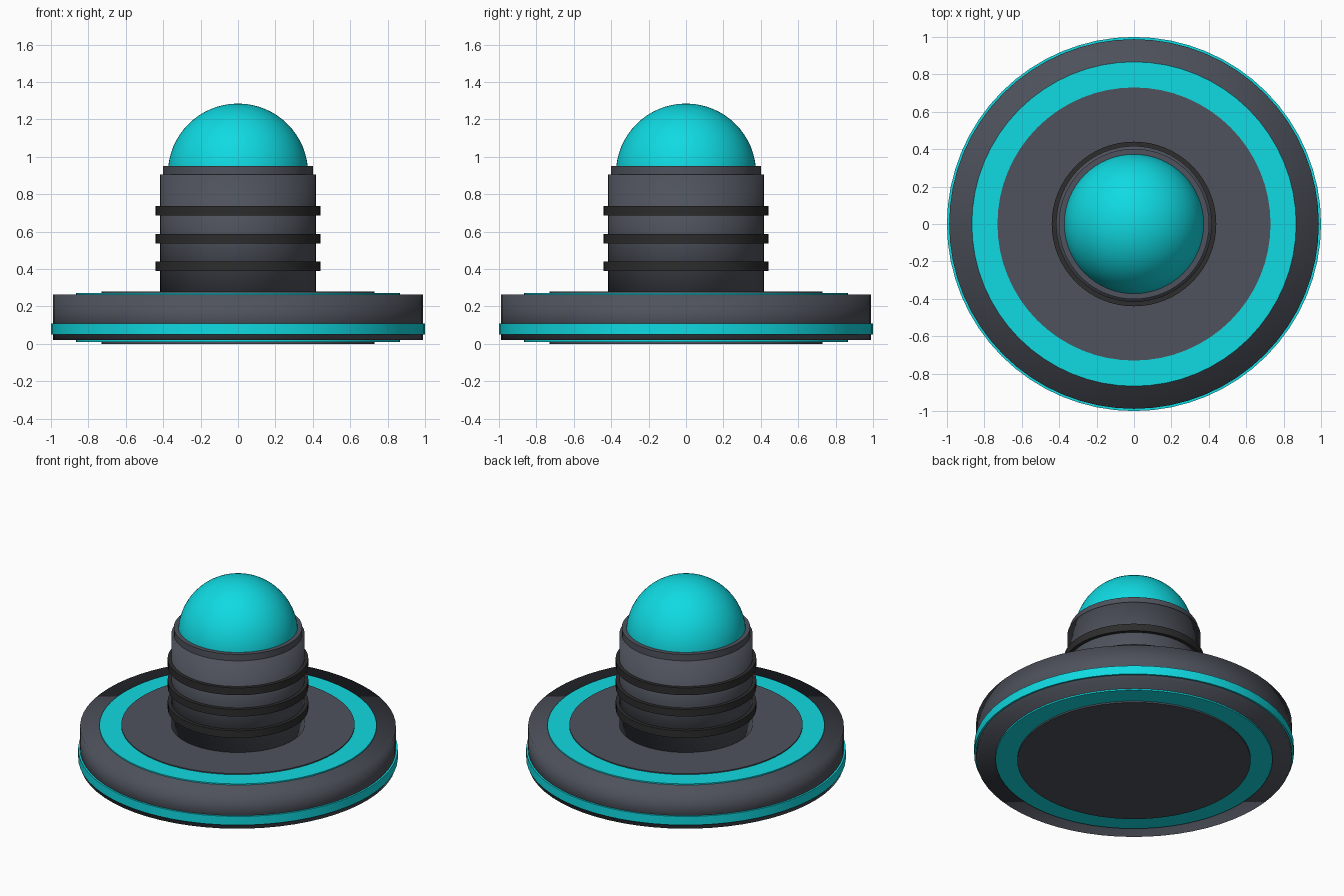
import bpy, bmesh, math

if "Cube" in bpy.data.objects:
    bpy.data.objects.remove(bpy.data.objects["Cube"])

SIDES = 64


def material(name, color):
    m = bpy.data.materials.new(name)
    m.diffuse_color = (*color, 1)
    m.use_nodes = True
    m.node_tree.nodes["Principled BSDF"].inputs["Base Color"].default_value = m.diffuse_color
    return m


GREY = material("slate grey", (0.077, 0.085, 0.107))
CYAN = material("bright cyan", (0.005, 0.70, 0.76))
BLACK = material("rubber black", (0.026, 0.026, 0.026))


def disc(name, radius, z0, z1, mat, smooth=False):
    bpy.ops.mesh.primitive_cylinder_add(vertices=SIDES, radius=radius, depth=z1 - z0,
                                        location=(0, 0, (z0 + z1) / 2))
    ob = bpy.context.object
    ob.name = name
    ob.data.materials.append(mat)
    if smooth:
        bpy.ops.object.shade_smooth()
    else:
        bpy.ops.object.shade_smooth_by_angle(angle=math.radians(30))
    return ob


# Puck base, softly shaded over its rim
disc("base", 0.988, 0.02, 0.265, GREY, smooth=True)
disc("base_band", 1.0, 0.05, 0.11, CYAN)

# Inlays showing on both the top and the underside
disc("inlay_ring", 0.867, 0.01, 0.273, CYAN)
disc("inlay_centre", 0.73, 0.0, 0.28, GREY)

# Handle with three rubber grips and a collar
disc("handle", 0.417, 0.27, 0.905, GREY, smooth=True)
for i in range(3):
    z = 0.415 + 0.148 * i
    disc(f"grip_{i + 1}", 0.44, z - 0.025, z + 0.025, BLACK)
disc("collar", 0.402, 0.90, 0.95, GREY)

# Domed knob: upper half of a sphere
bpy.ops.mesh.primitive_uv_sphere_add(segments=SIDES, ring_count=32, radius=0.375,
                                     location=(0, 0, 0.91))
dome = bpy.context.object
dome.name = "dome"
dome.data.materials.append(CYAN)
bm = bmesh.new()
bm.from_mesh(dome.data)
bmesh.ops.delete(bm, geom=[v for v in bm.verts if v.co.z < -0.001], context='VERTS')
bmesh.ops.holes_fill(bm, edges=[e for e in bm.edges if e.is_boundary])
bm.to_mesh(dome.data)
bm.free()
bpy.ops.object.shade_smooth_by_angle(angle=math.radians(30))
